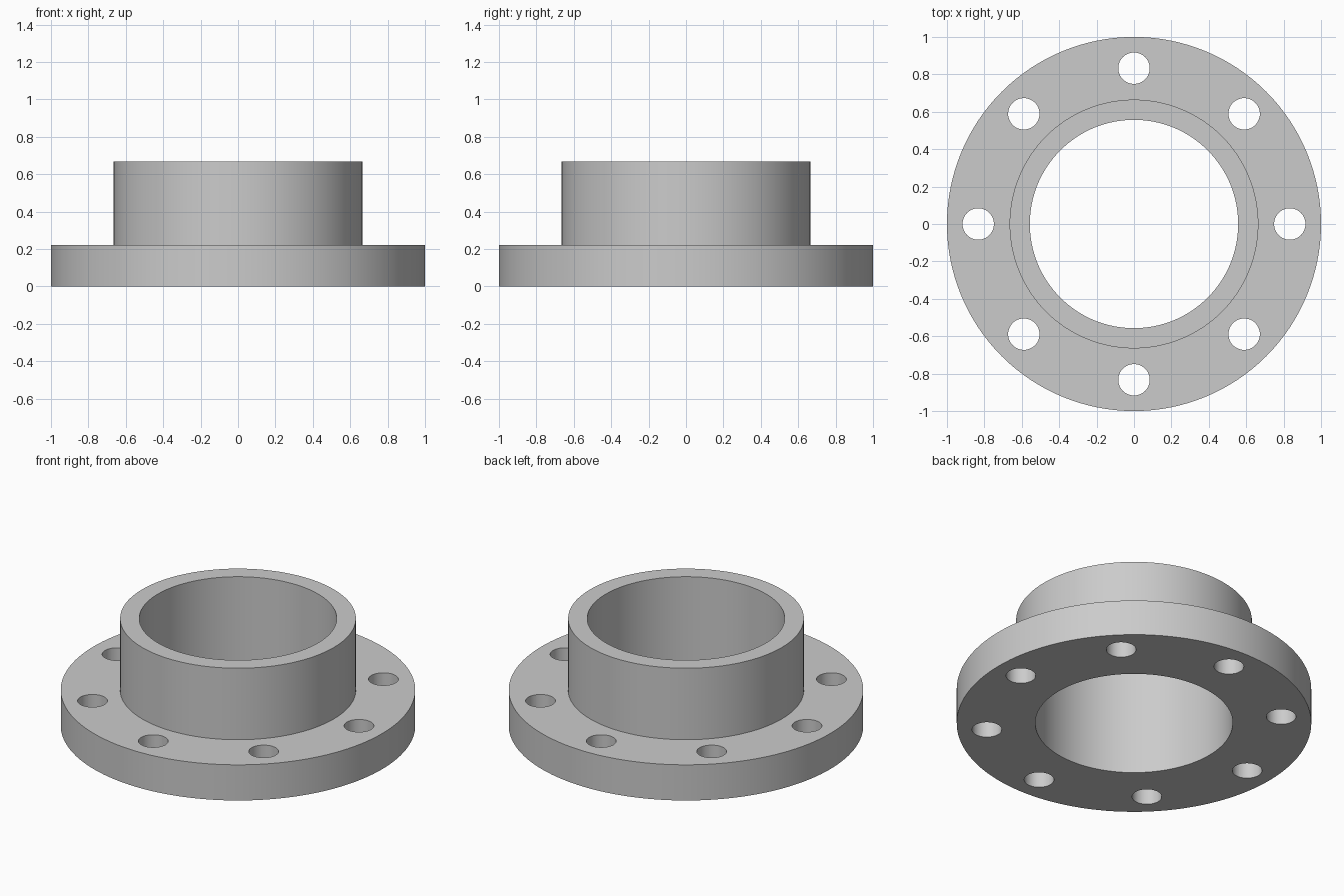
import bpy
import bmesh
from math import pi, radians
from mathutils import Matrix, Vector

if "Cube" in bpy.data.objects:
    bpy.data.objects.remove(bpy.data.objects["Cube"])

SEGMENTS = 128
FLANGE_R, HUB_R, BORE_R = 1.0, 0.665, 0.557
FLANGE_H, TOTAL_H = 0.222, 0.667
BOLT_CIRCLE_R, HOLE_R, HOLES = 0.833, 0.084, 8

# Plain metal colour
grey = bpy.data.materials.new("steel_grey")
grey.use_nodes = True
colour = (0.6, 0.6, 0.6, 1)
grey.diffuse_color = colour
grey.node_tree.nodes["Principled BSDF"].inputs["Base Color"].default_value = colour


def make_object(name, bm):
    bmesh.ops.recalc_face_normals(bm, faces=bm.faces)
    mesh = bpy.data.meshes.new(name)
    bm.to_mesh(mesh)
    bm.free()
    mesh.materials.append(grey)
    obj = bpy.data.objects.new(name, mesh)
    bpy.context.collection.objects.link(obj)
    return obj


# Flange and hub: one closed section turned around z
section = [(BORE_R, 0), (FLANGE_R, 0), (FLANGE_R, FLANGE_H),
           (HUB_R, FLANGE_H), (HUB_R, TOTAL_H), (BORE_R, TOTAL_H)]
bm = bmesh.new()
verts = [bm.verts.new((r, 0, z)) for r, z in section]
edges = [bm.edges.new((v, verts[i - 1])) for i, v in enumerate(verts)]
bmesh.ops.spin(bm, geom=verts + edges, cent=(0, 0, 0), axis=(0, 0, 1),
               angle=2 * pi, steps=SEGMENTS, use_merge=True)
bmesh.ops.remove_doubles(bm, verts=bm.verts, dist=1e-4)
flange = make_object("pipe_flange", bm)

# Ring of drills for the bolt holes
bm = bmesh.new()
for i in range(HOLES):
    turn = Matrix.Rotation(2 * pi * i / HOLES, 4, "Z")
    place = turn @ Matrix.Translation(Vector((BOLT_CIRCLE_R, 0, FLANGE_H / 2)))
    bmesh.ops.create_cone(bm, cap_ends=True, segments=48, radius1=HOLE_R,
                          radius2=HOLE_R, depth=FLANGE_H * 2, matrix=place)
drills = make_object("bolt_hole_cutter", bm)
drills.hide_render = True

# Cut the holes, then discard the drills
cut = flange.modifiers.new("bolt_holes", "BOOLEAN")
cut.operation = "DIFFERENCE"
cut.solver = "EXACT"
cut.object = drills
bpy.ops.object.select_all(action="DESELECT")
flange.select_set(True)
bpy.context.view_layer.objects.active = flange
bpy.ops.object.modifier_apply(modifier=cut.name)
bpy.data.objects.remove(drills)

# Smooth walls with crisp rims
bpy.ops.object.shade_smooth_by_angle(angle=radians(30))
